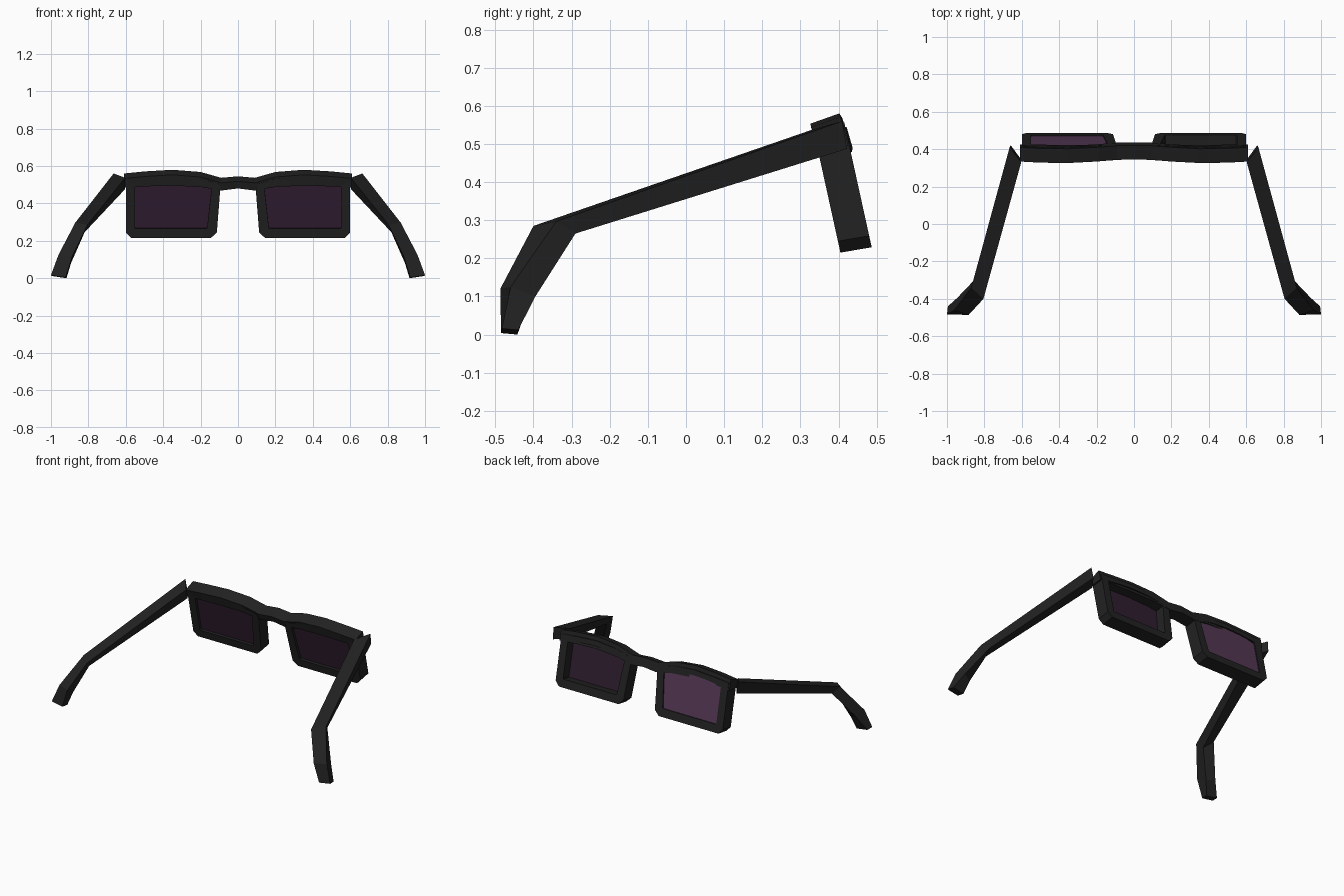
import bpy, bmesh

old = bpy.data.objects.get("Cube")
if old:
    bpy.data.objects.remove(old, do_unlink=True)


def material(name, rgb):
    mat = bpy.data.materials.new(name)
    mat.use_nodes = True
    color = (*rgb, 1)
    mat.diffuse_color = color
    bsdf = next(n for n in mat.node_tree.nodes if n.type == 'BSDF_PRINCIPLED')
    bsdf.inputs["Base Color"].default_value = color
    return mat


black = material("frame_black", (0.016, 0.016, 0.016))
dark_purple = material("lens_dark_purple", (0.03, 0.013, 0.03))
light_purple = material("lens_purple", (0.09, 0.04, 0.09))


def loft(name, sections, mat, closed=False):
    """Skin matching loops; cap the ends, or join last to first if closed."""
    bm = bmesh.new()
    rings = [[bm.verts.new(p) for p in s] for s in sections]
    pairs = list(zip(rings, rings[1:]))
    if closed:
        pairs.append((rings[-1], rings[0]))
    else:
        bm.faces.new(rings[0])
        bm.faces.new(rings[-1])
    n = len(rings[0])
    for a, b in pairs:
        for i in range(n):
            j = (i + 1) % n
            bm.faces.new((a[i], a[j], b[j], b[i]))
    bmesh.ops.recalc_face_normals(bm, faces=bm.faces)
    mesh = bpy.data.meshes.new(name)
    bm.to_mesh(mesh)
    bm.free()
    mesh.materials.append(mat)
    obj = bpy.data.objects.new(name, mesh)
    bpy.context.collection.objects.link(obj)
    return obj


# Brow bar: x, highest z, rear y, height; mirrored about the bridge
half = [(0, .545, .345, .065), (.09, .537, .343, .068), (.2, .568, .334, .08),
        (.35, .58, .326, .085), (.5, .571, .328, .08), (.61, .56, .334, .075)]
stations = [(-x, *r) for x, *r in reversed(half[1:])] + half
loft("brow_bar", [[(x, y, z - .027), (x, y + .076, z), (x, y + .092, z - h + .01),
                   (x, y + .015, z - h)] for x, z, y, h in stations], black)

# Rim outlines in x and z, with matching point counts
outer = [(.6, .245), (.572, .215), (.145, .215), (.113, .245), (.095, .475),
         (.105, .505), (.2, .53), (.35, .542), (.5, .533), (.6, .525)]
inner = [(.55, .269), (.546, .265), (.169, .265), (.165, .269), (.141, .482),
         (.145, .487), (.25, .505), (.35, .51), (.45, .505), (.55, .491)]


def loop(points, side, t):
    """Place an outline on the tilted rim, t running from rear to front."""
    return [(side * x, .405 - .22 * (z - .215) + .082 * t, z + .014 * t)
            for x, z in points]


# Temple sections: outer top, inner top, inner bottom, outer bottom
temple = [
    [(.665, .41, .56), (.603, .33, .537), (.603, .345, .477), (.66, .422, .487)],
    [(.87, -.34, .297), (.805, -.4, .285), (.82, -.355, .246), (.845, -.29, .265)],
    [(.96, -.46, .125), (.885, -.487, .12), (.893, -.415, .08), (.945, -.395, .1)],
    [(1, -.483, .016), (.922, -.485, .004), (.917, -.442, 0), (.995, -.44, .012)],
]

for side, label in ((1, "left"), (-1, "right")):
    loft(label + "_rim", [loop(outer, side, 0), loop(outer, side, 1),
                          loop(inner, side, 1), loop(inner, side, 0)], black, True)
    loft(label + "_lens", [loop(inner, side, .2), loop(inner, side, .26)], dark_purple)
    loft(label + "_temple", [[(side * x, y, z) for x, y, z in s] for s in temple], black)

# Front lens plate on the right side only
loft("right_lens_plate", [loop(inner, -1, .86), loop(inner, -1, .92)], light_purple)
